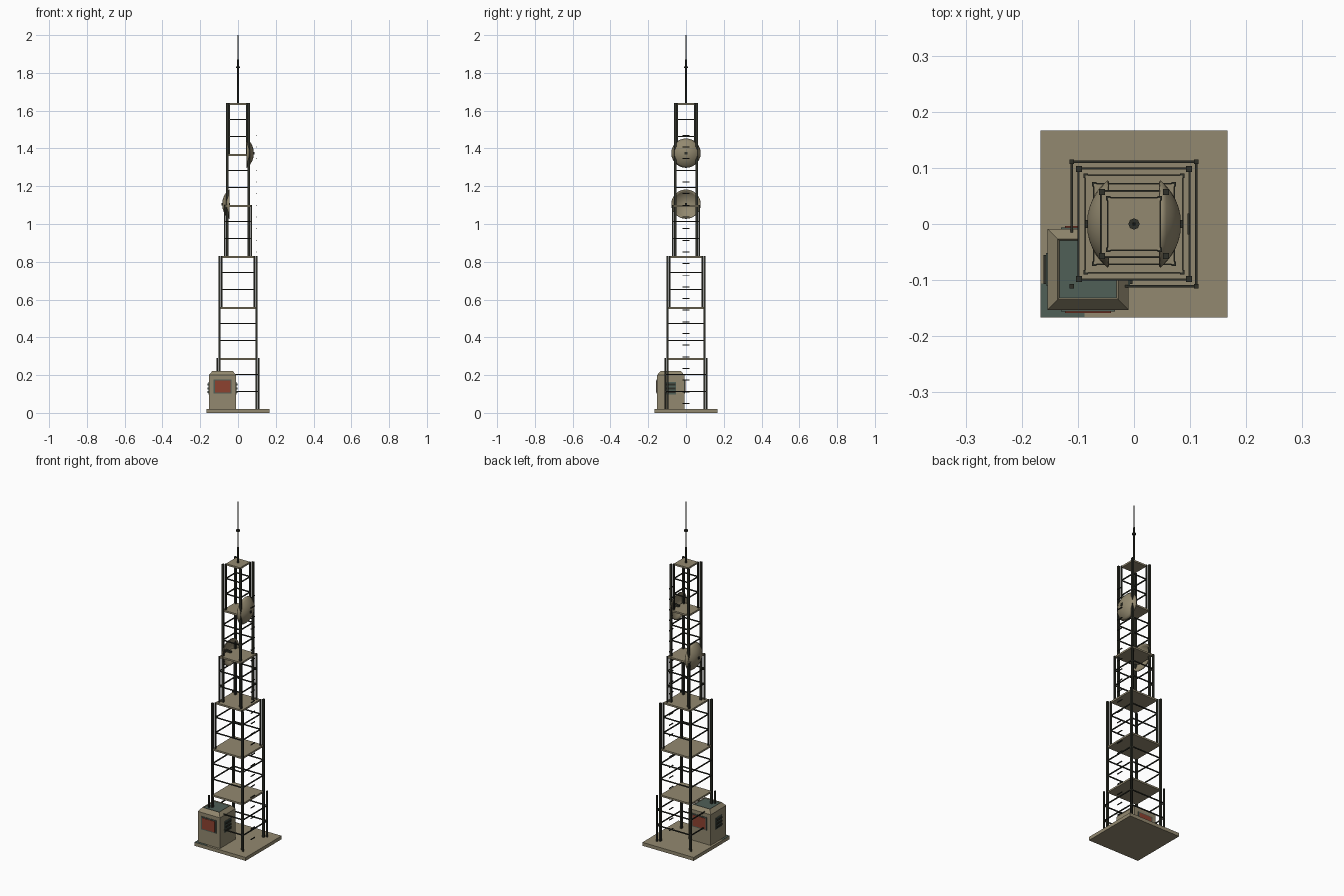
import bpy
import bmesh
import math
from mathutils import Matrix

old = bpy.data.objects.get("Cube")
if old:
    bpy.data.objects.remove(old, do_unlink=True)


def material(name, rgb):
    m = bpy.data.materials.new(name)
    m.use_nodes = True
    m.diffuse_color = (*rgb, 1)
    bsdf = next(n for n in m.node_tree.nodes if n.type == 'BSDF_PRINCIPLED')
    bsdf.inputs["Base Color"].default_value = (*rgb, 1)
    bsdf.inputs["Roughness"].default_value = 0.8
    return m


TAN = material("weathered tan", (0.29, 0.25, 0.16))
DARK = material("dark olive steel", (0.028, 0.03, 0.021))
RED = material("rust red", (0.27, 0.055, 0.03))
TEAL = material("grey teal", (0.08, 0.115, 0.095))


def finish(name, bm, *mats):
    mesh = bpy.data.meshes.new(name)
    bmesh.ops.recalc_face_normals(bm, faces=bm.faces)
    bm.to_mesh(mesh)
    bm.free()
    for m in mats:
        mesh.materials.append(m)
    obj = bpy.data.objects.new(name, mesh)
    bpy.context.collection.objects.link(obj)
    return obj


def add_box(bm, center, size):
    mat = Matrix.Translation(center) @ Matrix.Diagonal((*size, 1))
    return bmesh.ops.create_cube(bm, size=1, matrix=mat)["verts"]


def box(name, center, size, mat):
    bm = bmesh.new()
    add_box(bm, center, size)
    return finish(name, bm, mat)


def posts(name, half, z0, z1, width):
    """Four upright corner posts."""
    bm = bmesh.new()
    for sx in (-1, 1):
        for sy in (-1, 1):
            add_box(bm, (sx * half, sy * half, (z0 + z1) / 2), (width, width, z1 - z0))
    return finish(name, bm, DARK)


# Ground slab with a painted corner patch
BASE, STEP = 0.02, 0.27
box("ground_slab", (0, 0, BASE / 2), (0.333, 0.333, BASE), TAN)
box("corner_patch", (-0.127, -0.136, BASE), (0.077, 0.06, 0.002), TEAL)

# Main posts: wide lower half, narrow upper half
middle, top = BASE + 3 * STEP, BASE + 6 * STEP
posts("lower_main_posts", 0.098, BASE, middle, 0.011)
posts("upper_main_posts", 0.057, middle, top, 0.011)

# Six storeys: corner posts, two rings of rails and a deck each
for i, half in enumerate((0.111, 0.098, 0.086, 0.071, 0.058, 0.046)):
    z0 = BASE + i * STEP
    z1 = z0 + STEP
    if i not in (1, 4):
        posts(f"storey_{i + 1}_posts", half, z0, z1, 0.008)
    rails = bmesh.new()
    for k in (1, 2):
        z = z0 + STEP * k / 3 + 0.004
        for s in (-1, 1):
            add_box(rails, (0, s * half, z), (2 * half, 0.005, 0.006))
            add_box(rails, (s * half, 0, z), (0.005, 2 * half, 0.006))
    finish(f"storey_{i + 1}_rails", rails, DARK)
    deck = 2 * min(half, 0.098)
    box(f"storey_{i + 1}_deck", (0, 0, z1 - 0.004), (deck, deck, 0.01), TAN)

# Ladder rungs on the left side
rungs = bmesh.new()
for i in range(24):
    add_box(rungs, (0.097, 0, 0.05 + i * 0.0617), (0.004, 0.037, 0.005))
finish("ladder_rungs", rungs, DARK)


def dish(name, side, z):
    """Domed dish bulging away from the tower, with a cap and an arm."""
    rim, depth, rings, sides = 0.078, 0.037, 6, 24
    radius = (rim * rim + depth * depth) / (2 * depth)
    limit = math.asin(rim / radius)
    bm = bmesh.new()
    loops = []
    for r in range(1, rings + 1):
        a = limit * r / rings
        x = 0.047 + depth - radius * (1 - math.cos(a))
        w = radius * math.sin(a)
        loops.append([bm.verts.new((side * x, w * math.cos(t), z + w * math.sin(t)))
                      for t in (2 * math.pi * k / sides for k in range(sides))])
    bm.faces.new(loops[0])
    for a, b in zip(loops, loops[1:]):
        for k in range(sides):
            n = (k + 1) % sides
            bm.faces.new((a[k], a[n], b[n], b[k]))
    for f in bm.faces:
        f.smooth = True
    obj = finish(name, bm, TAN)
    shell = obj.modifiers.new("shell", 'SOLIDIFY')
    shell.thickness = 0.003
    box(name + "_cap", (side * 0.084, 0, z), (0.006, 0.014, 0.014), DARK)
    box(name + "_arm", (side * 0.062, 0, z), (0.04, 0.012, 0.012), DARK)


dish("upper_dish", 1, 1.375)
dish("lower_dish", -1, 1.105)


# Antenna: stacked rods with a collar
def rod(name, radius, z0, z1, mat):
    bm = bmesh.new()
    bmesh.ops.create_cone(bm, cap_ends=True, segments=8, radius1=radius, radius2=radius,
                          depth=z1 - z0, matrix=Matrix.Translation((0, 0, (z0 + z1) / 2)))
    finish(name, bm, mat)


rod("antenna_foot", 0.0065, top, 1.73, DARK)
rod("antenna_rod", 0.004, 1.73, 1.87, DARK)
rod("antenna_tip", 0.002, 1.87, 2.0, DARK)
rod("antenna_collar", 0.01, 1.825, 1.835, DARK)

# Equipment cabinet with chamfered roof and recessed teal lid
CX, CY, HALF = -0.082, -0.081, 0.072
bm = bmesh.new()
add_box(bm, (CX, CY, 0.11), (2 * HALF, 2 * HALF, 0.18))
bm.faces.ensure_lookup_table()
roof = max(bm.faces, key=lambda f: f.calc_center_median().z)
sloped = bmesh.ops.extrude_face_region(bm, geom=[roof])
lid_verts = [v for v in sloped["geom"] if isinstance(v, bmesh.types.BMVert)]
bmesh.ops.delete(bm, geom=[roof], context='FACES_ONLY')
for v in lid_verts:
    v.co = (CX + (v.co.x - CX) * 0.75, CY + (v.co.y - CY) * 0.75, 0.222)
lid = next(f for f in bm.faces if all(v in lid_verts for v in f.verts))
bmesh.ops.inset_region(bm, faces=[lid], thickness=0.004)
lid.material_index = 1
for v in lid.verts:
    v.co.z -= 0.004
finish("cabinet", bm, TAN, TEAL)

# Cabinet panels: red hatches front and back, slatted vents on the sides
for s, end in ((-1, "front"), (1, "back")):
    y = CY + s * HALF
    box(f"cabinet_{end}_frame", (CX, y, 0.14), (0.096, 0.006, 0.076), TEAL)
    box(f"cabinet_{end}_hatch", (CX, y + s * 0.002, 0.14), (0.082, 0.007, 0.064), RED)
for s, end in ((-1, "right"), (1, "left")):
    x = CX + s * HALF
    box(f"cabinet_{end}_vent", (x, CY, 0.13), (0.006, 0.058, 0.066), TEAL)
    slats = bmesh.new()
    for k in (-1, 0, 1):
        add_box(slats, (x + s * 0.003, CY, 0.13 + k * 0.02), (0.009, 0.052, 0.01))
    finish(f"cabinet_{end}_slats", slats, DARK)
